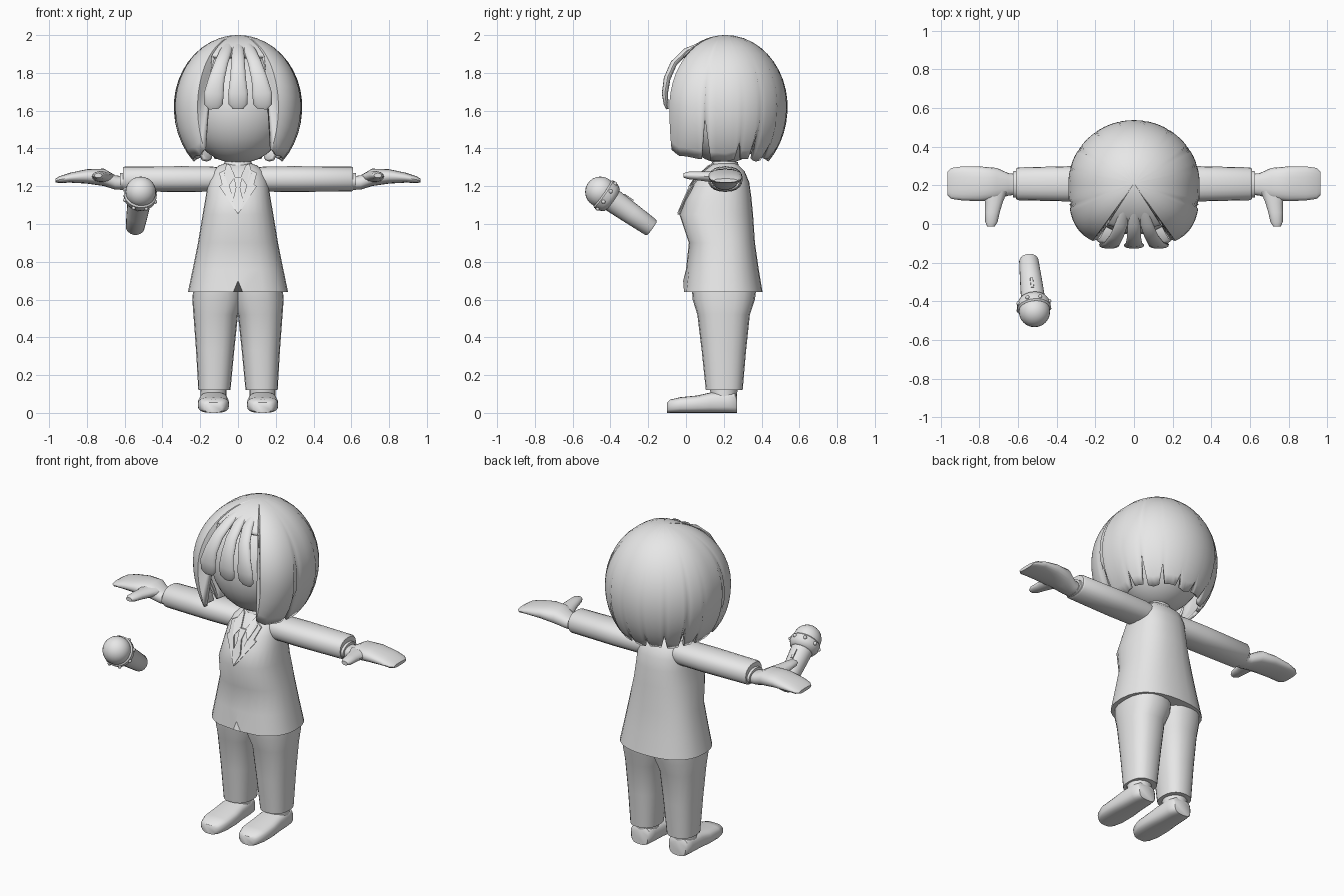
import bpy, bmesh, math
from mathutils import Vector

if "Cube" in bpy.data.objects:
    bpy.data.objects.remove(bpy.data.objects["Cube"])

grey = bpy.data.materials.new("plain_grey")
grey.diffuse_color = (0.8, 0.8, 0.8, 1)
grey.use_nodes = True
grey.node_tree.nodes["Principled BSDF"].inputs["Base Color"].default_value = grey.diffuse_color
X, Y, Z = Vector((1, 0, 0)), Vector((0, 1, 0)), Vector((0, 0, 1))


def finish(name, bm):
    bmesh.ops.recalc_face_normals(bm, faces=bm.faces)
    me = bpy.data.meshes.new(name)
    bm.to_mesh(me)
    bm.free()
    me.materials.append(grey)
    ob = bpy.data.objects.new(name, me)
    bpy.context.collection.objects.link(ob)
    return ob


def spow(v, p):
    return math.copysign(abs(v) ** (2 / p), v)


def tube(name, path, ref, axis=None, n=20, p=2.0, edit=None):
    """Loft of superellipses: path rows are (x, y, z, half width along ref, half depth)."""
    bm = bmesh.new()
    pts = [Vector(r[:3]) for r in path]
    rings = []
    for i, r in enumerate(path):
        t = axis or (pts[min(i + 1, len(pts) - 1)] - pts[max(i - 1, 0)]).normalized()
        u = (ref - t * ref.dot(t)).normalized()
        v = t.cross(u)
        rings.append([bm.verts.new(pts[i] + u * r[3] * spow(math.cos(2 * math.pi * k / n), p)
                                   + v * r[4] * spow(math.sin(2 * math.pi * k / n), p))
                      for k in range(n)])
    for a, b in zip(rings, rings[1:]):
        for k in range(n):
            bm.faces.new((a[k], a[(k + 1) % n], b[(k + 1) % n], b[k]))
    bm.faces.new(rings[0])
    bm.faces.new(rings[-1])
    if edit:
        edit(rings)
    return finish(name, bm)


def ball(name, c, r, seg=24):
    bm = bmesh.new()
    bmesh.ops.create_uvsphere(bm, u_segments=seg, v_segments=seg // 2, radius=1)
    for v in bm.verts:
        v.co = Vector((c[0] + v.co.x * r[0], c[1] + v.co.y * r[1], c[2] + v.co.z * r[2]))
    return finish(name, bm)


# jacket body: (z, half width, front y, back y)
JACKET = [(0.64, 0.265, -0.015, 0.405), (0.76, 0.24, 0.0, 0.385), (0.9, 0.212, 0.015, 0.365),
          (1.05, 0.187, -0.035, 0.355), (1.15, 0.17, 0.005, 0.345), (1.22, 0.16, 0.04, 0.335),
          (1.28, 0.14, 0.09, 0.31), (1.31, 0.1, 0.13, 0.28), (1.325, 0.06, 0.16, 0.26)]


def notch(rings):
    # small inverted V in the front of the hem
    front = sorted(rings[0], key=lambda v: v.co.y)
    mid = min(front[:5], key=lambda v: abs(v.co.x))
    for v in sorted(rings[0], key=lambda v: (v.co - mid.co).length)[1:3]:
        v.co.x = math.copysign(0.025, v.co.x)
    mid.co.z += 0.06


tube("jacket", [(0, (a + b) / 2, z, w, (b - a) / 2) for z, w, a, b in JACKET],
     X, Z, n=28, p=2.4, edit=notch)


def front_y(z):
    for (z0, _, a, _), (z1, _, b, _) in zip(JACKET, JACKET[1:]):
        if z <= z1:
            return a + (b - a) * (z - z0) / (z1 - z0)
    return JACKET[-1][2]


def plate(name, outline, off, thick=0.009):
    """Thin plate lying on the chest, outline in x and z."""
    bm = bmesh.new()
    rows = [[bm.verts.new((x, front_y(z) + 1.2 * x * x - off + d, z)) for x, z in outline]
            for d in (0, thick)]
    n = len(outline)
    bm.faces.new(rows[0])
    bm.faces.new(rows[1])
    for k in range(n):
        bm.faces.new((rows[0][k], rows[0][(k + 1) % n], rows[1][(k + 1) % n], rows[1][k]))
    return finish(name, bm)


# tie
plate("tie_blade", [(-0.01, 1.2), (0.01, 1.2), (0.028, 1.12), (0, 1.055), (-0.028, 1.12)], 0.014)
plate("tie_knot", [(-0.022, 1.25), (0.022, 1.25), (0.012, 1.195), (-0.012, 1.195)], 0.018)

# neck and head
tube("neck", [(0, 0.21, 1.24, 0.06, 0.06), (0, 0.21, 1.4, 0.055, 0.055)], X)
tube("shirt_collar", [(0, 0.205, 1.29, 0.085, 0.08), (0, 0.21, 1.335, 0.068, 0.065)], X)
ball("head", (0, 0.2, 1.62), (0.275, 0.255, 0.3), 32)

# hair shell, cut open over the face and slit into locks along the lower edge
SLITS = {79: 1.56, 105: 1.44, 124: 1.5, 146: 1.44, 169: 1.41}


def hair_shell():
    bm = bmesh.new()
    n, rows, cz = 96, 16, 1.62
    top = bm.verts.new((0, 0.21, 2.0))
    cols = []
    for k in range(n):
        phi = 2 * math.pi * k / n
        deg = abs((math.degrees(phi) + 180) % 360 - 180)
        p = 3 if math.cos(phi) > 0 else 2
        ux, uy = spow(math.sin(phi), p), -spow(math.cos(phi), p)
        if abs(ux) * 0.34 < 0.2 and uy < 0:
            end = 1.89
        else:
            end = 1.33 + 0.05 * max(0, (70 - deg) / 40) + 0.015 * abs(math.sin(phi * 4))
            for d, z in SLITS.items():
                if abs(deg - d) < 1.5:
                    end = z
        if end > cz:
            t_end = math.acos((end - cz) / 0.38)
        else:
            t_end = math.pi / 2 + math.asin((cz - end) / 0.4)
        col = []
        for r in range(1, rows + 1):
            t = t_end * r / rows
            c, f = math.cos(t), math.sin(t)
            fy = 1 - 0.12 * c * c if c < 0 and uy < 0 else f
            col.append(bm.verts.new((ux * 0.34 * f, 0.21 + uy * 0.328 * fy,
                                     cz + c * (0.38 if c > 0 else 0.4))))
        cols.append(col)
    for a, b in zip(cols, cols[1:] + cols[:1]):
        bm.faces.new((top, a[0], b[0]))
        for r in range(rows - 1):
            bm.faces.new((a[r], a[r + 1], b[r + 1], b[r]))
    ob = finish("hair", bm)
    m = ob.modifiers.new("thickness", "SOLIDIFY")
    m.thickness, m.offset = 0.02, -1


hair_shell()

# three fringe locks arching from the crown over the forehead
for name, x in (("fringe_left", -1), ("fringe_middle", 0), ("fringe_right", 1)):
    tube(name, [(x * 0.045, 0.1, 1.96, 0.02, 0.012), (x * 0.065, 0.0, 1.915, 0.032, 0.016),
                (x * 0.09, -0.065, 1.85, 0.036, 0.018), (x * 0.113, -0.1, 1.77, 0.042, 0.018),
                (x * 0.128, -0.112, 1.69, 0.052, 0.016), (x * 0.13, -0.105, 1.635, 0.05, 0.013),
                (x * 0.128, -0.098, 1.61, 0.028, 0.007)], X, n=16)

# paired parts
for s, side in ((-1, "left"), (1, "right")):
    plate("lapel_" + side, [(s * x, z) for x, z in
          [(0.0, 1.05), (0.045, 1.2), (0.06, 1.29), (0.1, 1.27), (0.085, 1.21), (0.1, 1.2)]], 0.01)
    plate("collar_" + side, [(s * x, z) for x, z in
          [(0.015, 1.25), (0.05, 1.2), (0.075, 1.27), (0.06, 1.32), (0.04, 1.31)]], 0.015)
    # sleeve, cuff, hand and thumb
    tube("sleeve_" + side, [(s * x, 0.208, 1.238, a, b) for x, a, b in
         [(0.08, 0.08, 0.06), (0.15, 0.09, 0.067), (0.3, 0.092, 0.068), (0.6, 0.085, 0.066),
          (0.61, 0.078, 0.06)]], Y, X, p=2.3)
    tube("cuff_" + side, [(s * 0.58, 0.205, 1.225, 0.07, 0.048),
                          (s * 0.625, 0.205, 1.225, 0.068, 0.045)], Y, X)
    tube("hand_" + side, [(s * x, y, z, a, b) for x, y, z, a, b in
         [(0.58, 0.205, 1.215, 0.05, 0.033), (0.65, 0.205, 1.22, 0.058, 0.038),
          (0.71, 0.208, 1.247, 0.082, 0.046), (0.8, 0.208, 1.252, 0.09, 0.038),
          (0.89, 0.21, 1.245, 0.088, 0.026), (0.945, 0.21, 1.235, 0.08, 0.018),
          (0.966, 0.21, 1.23, 0.06, 0.01)]], Y, X, p=2.4)
    tube("thumb_" + side, [(s * x, y, z, a, b) for x, y, z, a, b in
         [(0.72, 0.17, 1.25, 0.065, 0.03), (0.725, 0.11, 1.252, 0.045, 0.028),
          (0.733, 0.06, 1.255, 0.038, 0.024), (0.738, 0.01, 1.257, 0.032, 0.02),
          (0.74, -0.012, 1.257, 0.02, 0.012)]], X, Y, n=14)
    # trouser leg: (z, inner x, outer x, front y, back y)
    tube("trouser_leg_" + side, [(s * (a + b) / 2, (c + d) / 2, z, (b - a) / 2, (d - c) / 2)
         for z, a, b, c, d in [(0.12, 0.04, 0.21, 0.105, 0.3), (0.33, 0.02, 0.222, 0.083, 0.318),
                               (0.52, 0.0, 0.236, 0.06, 0.338), (0.6, -0.03, 0.242, 0.035, 0.365),
                               (0.68, -0.03, 0.235, 0.03, 0.375)]], X, Z, p=2.4)
    tube("ankle_" + side, [(s * 0.13, 0.2, 0.06, 0.07, 0.065), (s * 0.13, 0.2, 0.14, 0.068, 0.075)],
         X, Z)
    # shoe: (y, height, half width)
    tube("shoe_" + side, [(s * 0.13, y, h / 2, w, h / 2) for y, h, w in
         [(-0.1, 0.055, 0.045), (-0.085, 0.07, 0.065), (-0.03, 0.083, 0.082), (0.06, 0.092, 0.083),
          (0.13, 0.108, 0.077), (0.22, 0.115, 0.073), (0.26, 0.108, 0.066), (0.27, 0.09, 0.055)]],
         X, Y, p=3)

# floating microphone
head_c = Vector((-0.515, -0.453, 1.17))
axis = Vector((-0.03, 0.27, -0.19)).normalized()
side_u = (X - axis * X.dot(axis)).normalized()
side_v = axis.cross(side_u)


def mic_part(name, rows):
    tube(name, [(*(head_c + axis * d), r, r) for d, r in rows], X, axis, n=24)


ball("microphone_head", head_c, (0.081,) * 3)
mic_part("microphone_ring", [(0.012, 0.08), (0.02, 0.088), (0.05, 0.086), (0.075, 0.072), (0.08, 0.06)])
mic_part("microphone_handle", [(0.07, 0.063), (0.2, 0.057), (0.325, 0.05), (0.335, 0.044)])
for i in range(8):
    a = 2 * math.pi * (i + 0.5) / 8
    c = head_c + axis * 0.036 + (side_u * math.cos(a) + side_v * math.sin(a)) * 0.087
    ball("microphone_stud", c, (0.011,) * 3, 10)
up = side_v if side_v.z > 0 else -side_v
tube("microphone_switch", [(*(head_c + axis * d + up * 0.058), 0.008, 0.008) for d in (0.11, 0.17)],
     X, axis, n=8, p=4)

# smooth shading with sharp creases kept
bpy.ops.object.select_all(action="SELECT")
bpy.context.view_layer.objects.active = bpy.data.objects["jacket"]
bpy.ops.object.shade_smooth_by_angle(angle=math.radians(40))
